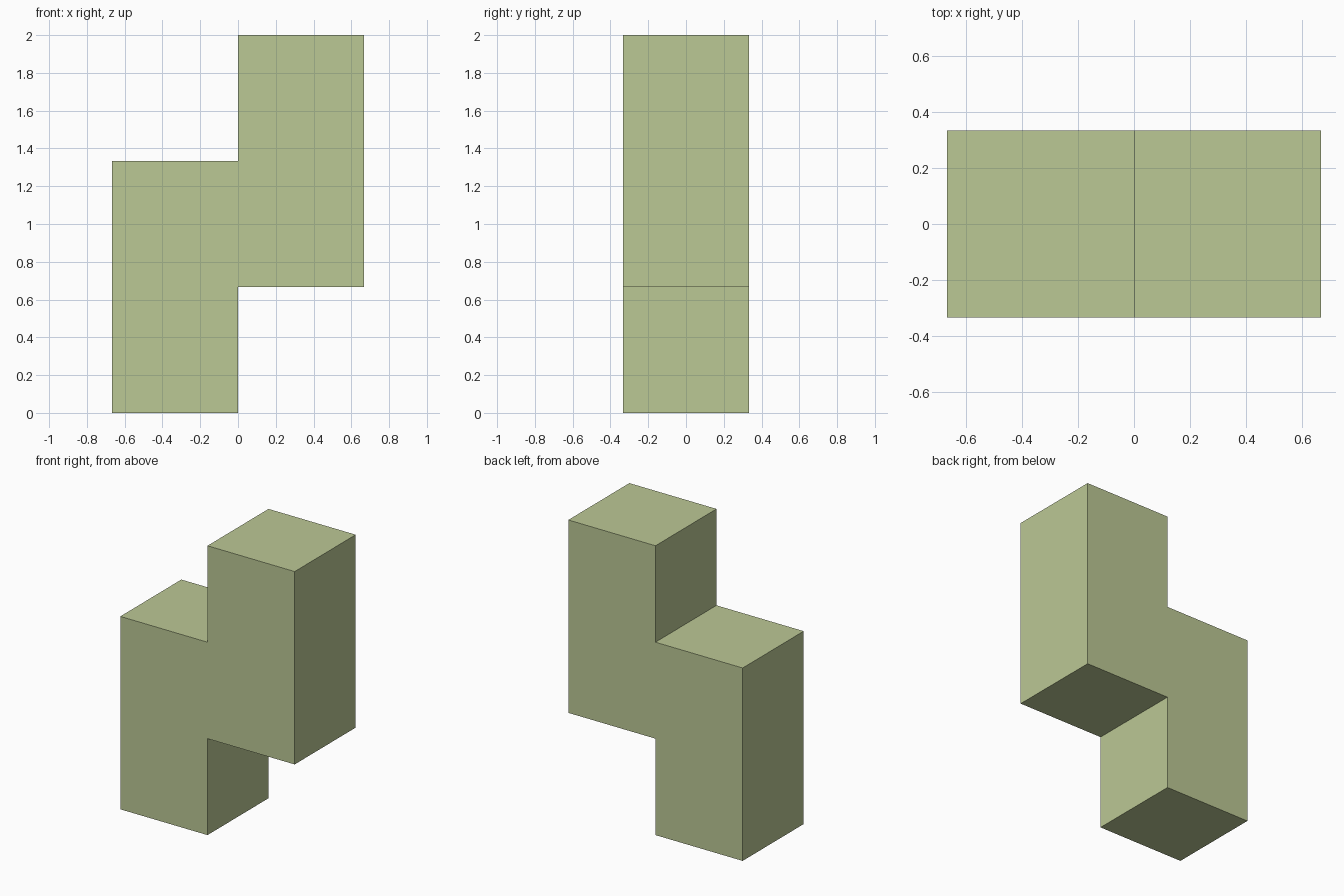
import bpy
import bmesh

if "Cube" in bpy.data.objects:
    bpy.data.objects.remove(bpy.data.objects["Cube"])

U = 2 / 3  # edge length of one cube unit

# Flat sage green
green = bpy.data.materials.new("sage green")
green.diffuse_color = (0.50, 0.58, 0.30, 1)
green.use_nodes = True
green.node_tree.nodes["Principled BSDF"].inputs["Base Color"].default_value = green.diffuse_color

# Zigzag block: front profile in cube units, extruded front to back
profile = [(-1, 0), (0, 0), (0, 1), (1, 1), (1, 3), (0, 3), (0, 2), (-1, 2)]
bm = bmesh.new()
front = bm.faces.new([bm.verts.new((x * U, -U / 2, z * U)) for x, z in profile])
extruded = bmesh.ops.extrude_face_region(bm, geom=[front], use_keep_orig=True)
back_verts = [g for g in extruded["geom"] if isinstance(g, bmesh.types.BMVert)]
bmesh.ops.translate(bm, verts=back_verts, vec=(0, U, 0))
bmesh.ops.recalc_face_normals(bm, faces=bm.faces)

mesh = bpy.data.meshes.new("zigzag_block")
bm.to_mesh(mesh)
bm.free()
mesh.materials.append(green)
block = bpy.data.objects.new("zigzag_block", mesh)
bpy.context.collection.objects.link(block)
